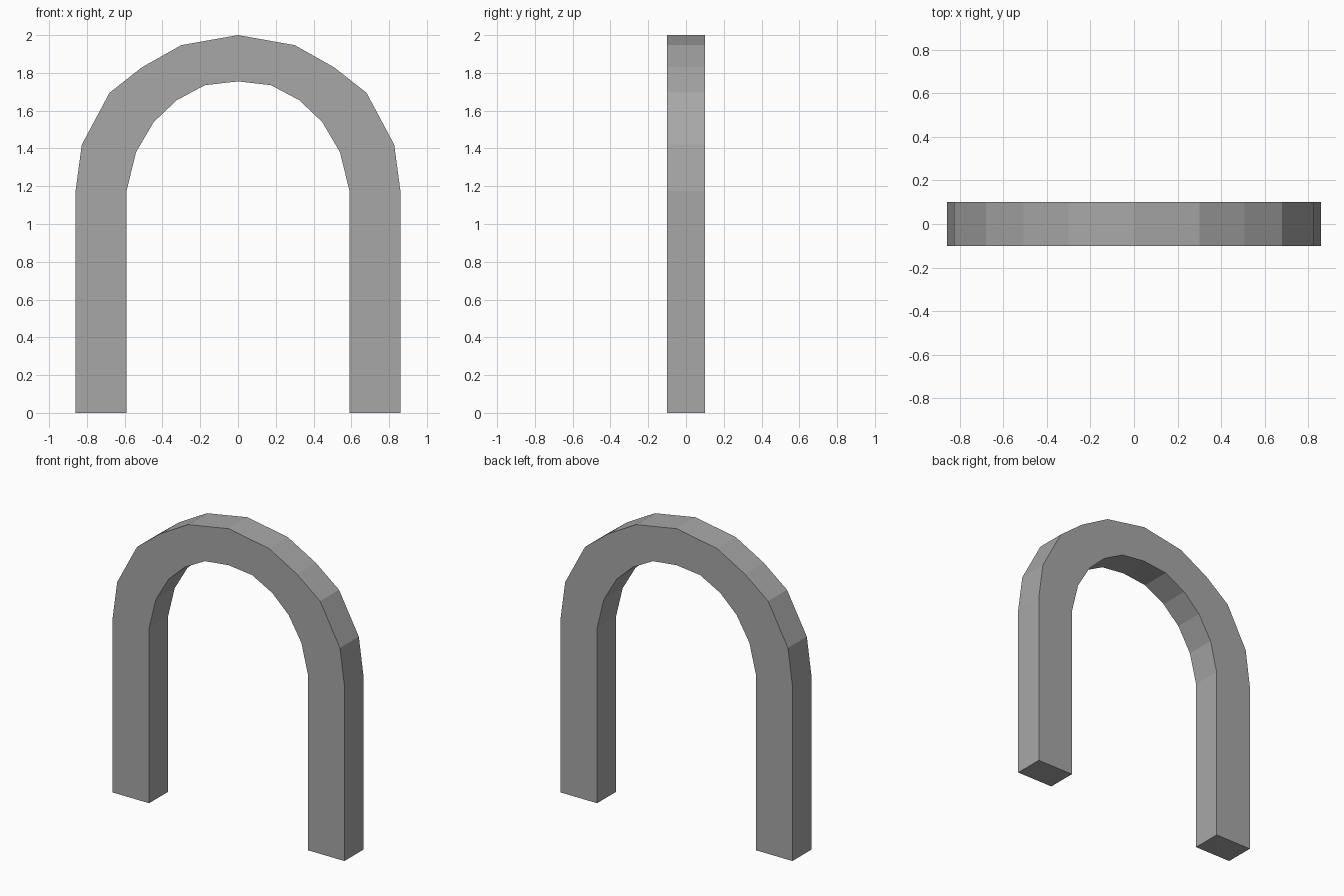
import bpy
import bmesh

if "Cube" in bpy.data.objects:
    bpy.data.objects.remove(bpy.data.objects["Cube"])

DEPTH = 0.2

# Right half of the arch, listed from foot to crown
OUTER = [(0.86, 0), (0.86, 1.175), (0.827, 1.42), (0.68, 1.695),
         (0.508, 1.83), (0.30, 1.947), (0, 2.0)]
INNER = [(0.59, 0), (0.59, 1.175), (0.54, 1.38), (0.446, 1.54),
         (0.325, 1.655), (0.175, 1.735), (0, 1.755)]


def mirrored(half):
    """Complete a half curve across x = 0."""
    return half + [(-x, z) for x, z in reversed(half[:-1])]


stone = bpy.data.materials.new("grey_stone")
stone.diffuse_color = (0.39, 0.39, 0.39, 1)
stone.use_nodes = True
stone.node_tree.nodes["Principled BSDF"].inputs["Base Color"].default_value = stone.diffuse_color

# Front face as a strip of quads between the two curves, pushed back to depth
bm = bmesh.new()
outer, inner = ([bm.verts.new((x, -DEPTH / 2, z)) for x, z in mirrored(c)]
                for c in (OUTER, INNER))
for i in range(len(outer) - 1):
    bm.faces.new((outer[i], outer[i + 1], inner[i + 1], inner[i]))
front = bm.faces[:]
back = bmesh.ops.extrude_face_region(bm, geom=front, use_keep_orig=True)
bmesh.ops.translate(bm, vec=(0, DEPTH, 0),
                    verts=[g for g in back["geom"] if isinstance(g, bmesh.types.BMVert)])
bmesh.ops.recalc_face_normals(bm, faces=bm.faces[:])

mesh = bpy.data.meshes.new("arch")
bm.to_mesh(mesh)
bm.free()
mesh.materials.append(stone)
arch = bpy.data.objects.new("arch", mesh)
bpy.context.collection.objects.link(arch)
